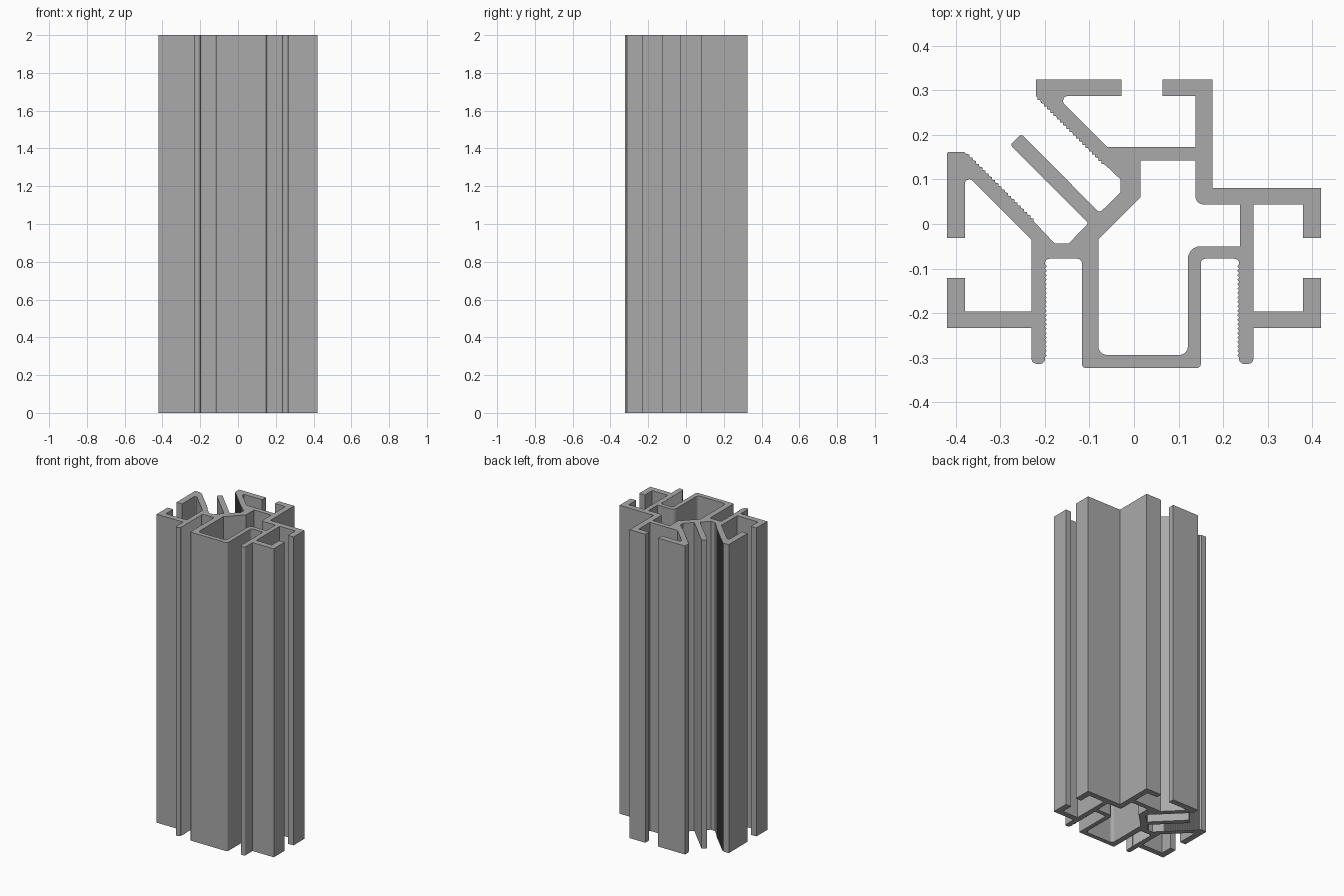
import bpy, bmesh, math
from mathutils import Vector

if "Cube" in bpy.data.objects:
    bpy.data.objects.remove(bpy.data.objects["Cube"])

HEIGHT = 2.0


def rounded(pts):
    """Turn (x, y) / (x, y, radius) corners into a closed loop with filleted corners."""
    out = []
    for i, p in enumerate(pts):
        c = Vector(p[:2])
        if len(p) == 2:
            out.append(c)
            continue
        u = (Vector(pts[i - 1][:2]) - c).normalized()
        v = (Vector(pts[(i + 1) % len(pts)][:2]) - c).normalized()
        half = u.angle(v) / 2
        r = p[2]
        t = r / math.tan(half)
        centre = c + (u + v).normalized() * (r / math.sin(half))
        a, b = c + u * t - centre, c + v * t - centre
        for k in range(6):
            s = k / 5
            out.append(centre + (a * (1 - s) + b * s).normalized() * r)
    return out


def teeth(x0, y0, x1, y1, n, depth=0.004):
    """Serrated grip edge from one point to the other, teeth to the right."""
    a, b = Vector((x0, y0)), Vector((x1, y1))
    d = b - a
    nrm = Vector((d.y, -d.x)).normalized() * depth
    pts = []
    for i in range(n):
        pts += [a + d * (i / n), a + d * ((i + 0.5) / n) + nrm]
    return [tuple(p) for p in pts + [b]]


def extrude_profile(name, loops):
    cu = bpy.data.curves.new(name, 'CURVE')
    cu.dimensions = '2D'
    cu.fill_mode = 'BOTH'
    cu.extrude = HEIGHT / 2
    for loop in loops:
        sp = cu.splines.new('POLY')
        sp.points.add(len(loop) - 1)
        for q, p in zip(sp.points, loop):
            q.co = (p[0], p[1], 0, 1)
        sp.use_cyclic_u = True
    ob = bpy.data.objects.new(name, cu)
    bpy.context.collection.objects.link(ob)
    bpy.context.view_layer.objects.active = ob
    ob.select_set(True)
    bpy.ops.object.convert(target='MESH')
    ob = bpy.context.object
    bm = bmesh.new()
    bm.from_mesh(ob.data)
    bmesh.ops.translate(bm, verts=bm.verts, vec=(0, 0, HEIGHT / 2))
    bmesh.ops.remove_doubles(bm, verts=bm.verts, dist=0.0001)
    bmesh.ops.recalc_face_normals(bm, faces=bm.faces)
    for e in bm.edges:
        e.smooth = True
    for f in bm.faces:
        f.smooth = False
    bm.to_mesh(ob.data)
    bm.free()
    return ob


# front box and right-front pocket
front = [(-0.117, -0.323, .008), (0.15, -0.323, .008), (0.15, -0.078, .01), (0.235, -0.078, .01)]
front += teeth(0.236, -0.09, 0.236, -0.3, 21)
front += [(0.234, -0.314, .011), (0.268, -0.314, .011)]

# right-hand T-slot
right = [(0.268, -0.233), (0.42, -0.233), (0.42, -0.121), (0.38, -0.121),
         (0.38, -0.196), (0.268, -0.196), (0.268, 0.044), (0.38, 0.044),
         (0.38, -0.031), (0.42, -0.031), (0.42, 0.081), (0.176, 0.081)]

# rear T-slot with its slanted wall
rear = [(0.176, 0.325), (0.064, 0.325), (0.064, 0.287), (0.138, 0.287),
        (0.138, 0.173), (-0.06, 0.173), (-0.174, 0.287, .01), (-0.028, 0.287),
        (-0.028, 0.325), (-0.22, 0.325), (-0.22, 0.287)]
rear += teeth(-0.217, 0.285, -0.066, 0.134, 21)

# diagonal fin between two grooves
fin = [(-0.03, 0.1), (-0.03, 0.072), (-0.066, 0.036), (-0.078, 0.026, .006),
       (-0.253, 0.202, .007), (-0.278, 0.178, .006),
       (-0.102, 0.002, .006), (-0.147, -0.044), (-0.178, -0.044)]

# left-hand T-slot with its slanted wall
left = teeth(-0.225, 0.006, -0.376, 0.157, 21)
left += [(-0.382, 0.162), (-0.42, 0.162, .005), (-0.42, -0.031), (-0.38, -0.031),
         (-0.38, 0.115, .01), (-0.23, -0.035), (-0.23, -0.196), (-0.38, -0.196),
         (-0.38, -0.121), (-0.42, -0.121), (-0.42, -0.233), (-0.23, -0.233)]

# left-front pocket
pocket = [(-0.23, -0.314, .011), (-0.197, -0.314, .011)]
pocket += teeth(-0.2, -0.3, -0.2, -0.09, 21)
pocket += [(-0.199, -0.078, .01), (-0.117, -0.078, .01)]

# closed central chamber
chamber = [(0.015, 0.143), (0.138, 0.143), (0.138, 0.044, .018), (0.238, 0.044),
           (0.238, -0.05), (0.121, -0.05, .028), (0.121, -0.294, .019),
           (-0.08, -0.294, .019), (-0.08, -0.035), (0.015, 0.06)]

outline = rounded(front + right + rear + fin + left + pocket)
post = extrude_profile("slotted_post", [outline, rounded(chamber)])

# dark metal grey
metal = bpy.data.materials.new("dark_grey_metal")
metal.diffuse_color = (0.4, 0.4, 0.4, 1)
metal.use_nodes = True
metal.node_tree.nodes["Principled BSDF"].inputs["Base Color"].default_value = metal.diffuse_color
post.data.materials.clear()
post.data.materials.append(metal)
